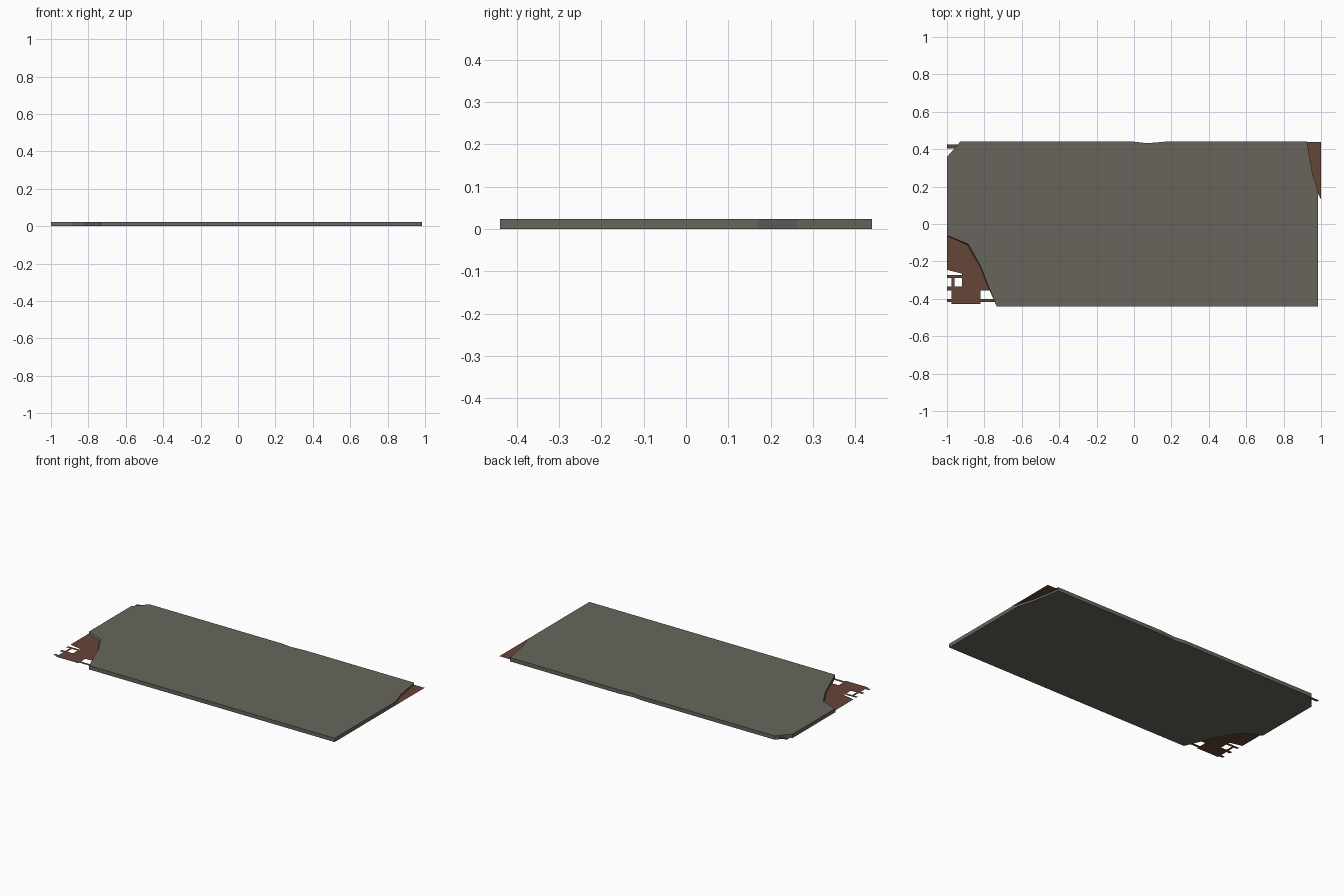
import bpy, bmesh

if "Cube" in bpy.data.objects:
    bpy.data.objects.remove(bpy.data.objects["Cube"])


def material(name, rgb):
    m = bpy.data.materials.new(name)
    m.diffuse_color = (*rgb, 1)
    m.use_nodes = True
    m.node_tree.nodes["Principled BSDF"].inputs["Base Color"].default_value = m.diffuse_color
    return m


concrete = material("grey concrete", (0.135, 0.13, 0.107))
rust = material("rusty steel", (0.133, 0.058, 0.038))


def add_object(name, bm, mat):
    mesh = bpy.data.meshes.new(name)
    bm.to_mesh(mesh)
    bm.free()
    mesh.materials.append(mat)
    ob = bpy.data.objects.new(name, mesh)
    bpy.context.collection.objects.link(ob)
    return ob


# Concrete slab: top outline (x, y) with the small shift of the broken bottom edge (dx, dy)
T = 0.024
outline = [
    (-1.0, -0.06, 0, -0.008), (-0.885, -0.108, -0.008, -0.012),
    (-0.82, -0.225, -0.008, 0), (-0.735, -0.44, 0, 0),
    (0.985, -0.44, 0, 0), (0.985, 0.175, 0, -0.01),
    (0.955, 0.265, 0, 0), (0.925, 0.44, 0, 0),
    (0.165, 0.44, 0, 0), (0.07, 0.432, 0, 0), (0.0, 0.44, 0, 0),
    (-0.93, 0.44, 0, 0), (-0.955, 0.408, 0, 0), (-1.0, 0.36, 0, 0),
]
bm = bmesh.new()
top = [bm.verts.new((x, y, T)) for x, y, dx, dy in outline]
low = [bm.verts.new((x + dx, y + dy, 0)) for x, y, dx, dy in outline]
bm.faces.new(top)
bm.faces.new(low[::-1])
for i in range(len(top)):
    j = (i + 1) % len(top)
    bm.faces.new((low[i], low[j], top[j], top[i]))
add_object("concrete_slab", bm, concrete)

# Flat reinforcement sheets showing at the broken corners
Z = 0.012


def sheet(name, polygons):
    bm = bmesh.new()
    for poly in polygons:
        bm.faces.new([bm.verts.new((x, y, Z)) for x, y in poly])
    add_object(name, bm, rust)


def rect(x0, x1, y0, y1):
    return [(x0, y0), (x1, y0), (x1, y1), (x0, y1)]


# Front left: solid rusted patch that frays into crossing bars
sheet("front_left_rebar", [
    [(-1.0, -0.245), (-0.92, -0.265), (-0.80, -0.265), (-0.80, -0.04), (-1.0, -0.04)],
    rect(-0.92, -0.74, -0.355, -0.265),
    rect(-0.915, -0.82, -0.40, -0.355),
    rect(-1.0, -0.92, -0.29, -0.273),
    rect(-1.0, -0.92, -0.355, -0.335),
    rect(-0.975, -0.96, -0.335, -0.29),
    rect(-0.975, -0.915, -0.40, -0.355),
    rect(-1.0, -0.72, -0.418, -0.40),
    rect(-0.975, -0.82, -0.428, -0.418),
])

# Back right: solid corner
sheet("back_right_rebar", [
    [(0.90, 0.16), (0.985, 0.16), (1.0, 0.13), (1.0, 0.438), (0.90, 0.438)],
])

# Back left: single bar end
sheet("back_left_rebar", [rect(-1.0, -0.92, 0.405, 0.424)])
